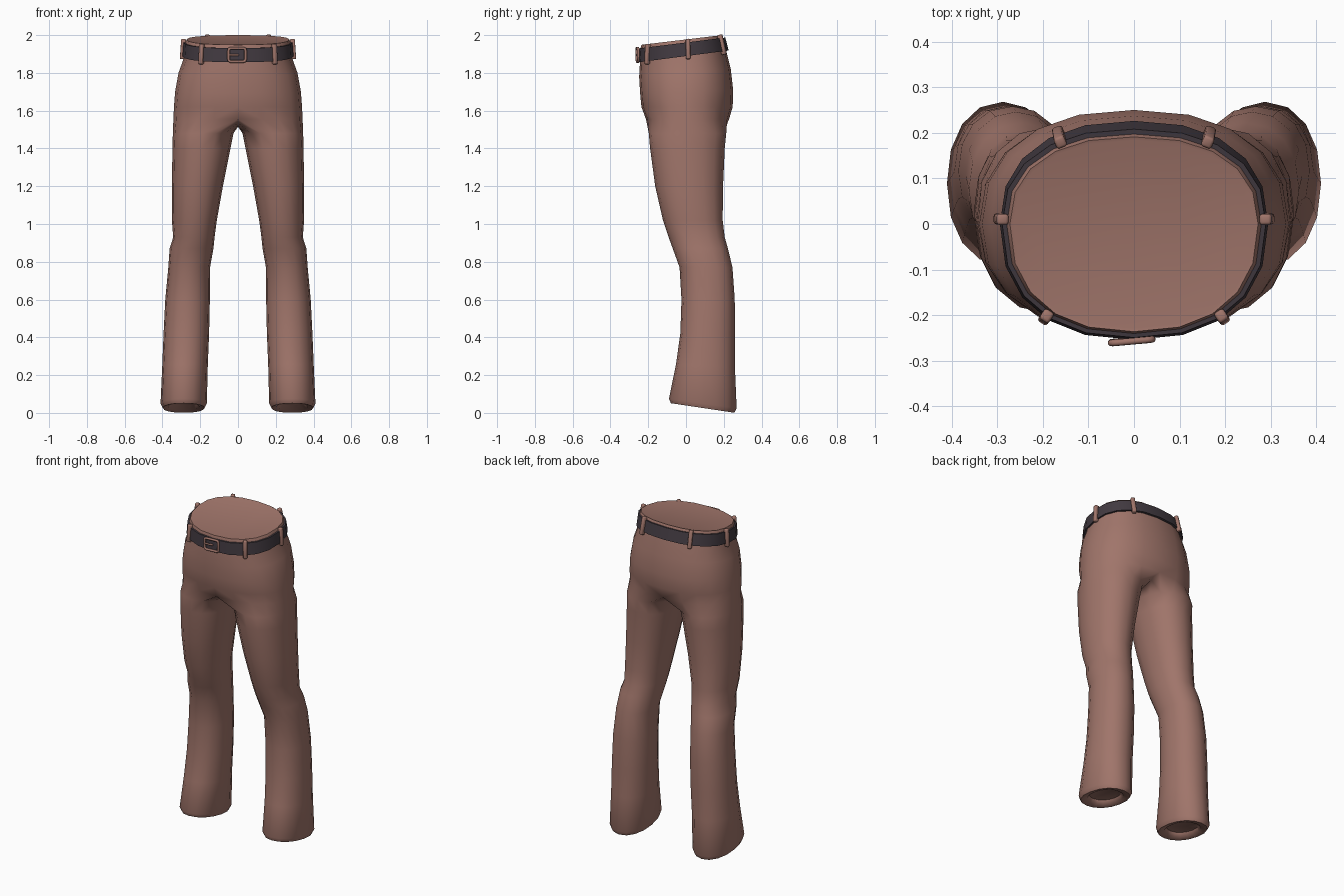
import bpy, bmesh, math
from mathutils import Vector, Matrix

if "Cube" in bpy.data.objects:
    bpy.data.objects.remove(bpy.data.objects["Cube"])

K, M = 10, 6            # outer and inner segments of each half ring
N = K + M


def material(name, rgb):
    m = bpy.data.materials.new(name)
    m.diffuse_color = (*rgb, 1)
    m.use_nodes = True
    m.node_tree.nodes["Principled BSDF"].inputs["Base Color"].default_value = m.diffuse_color
    return m


CLOTH = material("brown cloth", (0.352, 0.178, 0.145))
LEATHER = material("dark leather", (0.054, 0.042, 0.052))


def finish(bm, name, mat, mirror=False, angle=50):
    bmesh.ops.recalc_face_normals(bm, faces=bm.faces[:])
    me = bpy.data.meshes.new(name)
    bm.to_mesh(me)
    bm.free()
    me.materials.append(mat)
    ob = bpy.data.objects.new(name, me)
    bpy.context.collection.objects.link(ob)
    me.shade_smooth()
    me.set_sharp_from_angle(angle=math.radians(angle))
    if mirror:
        mod = ob.modifiers.new("mirror", 'MIRROR')
        mod.use_clip = True
        mod.merge_threshold = 0.0005
    return ob


def power(v, e):
    return math.copysign(abs(v) ** e, v)


def waist_point(t, z, hx, front, back, tilt, e=0.86):
    """Point on a hip section; t runs from -90 (front) to 90 (back) degrees."""
    s = math.sin(t)
    y = (back if s > 0 else -front) * power(s, e)
    x = hx * abs(math.cos(t)) ** e if abs(s) < 0.9999 else 0.0
    return Vector((x, y, z + tilt * y))


def half_arc(*section):
    return [waist_point(math.pi * (i / K - 0.5), *section) for i in range(K + 1)]


def leg_ring(z, xin, xout, front, back, tilt, e=0.92):
    cx, cy = (xin + xout) / 2, (front + back) / 2
    pts = []
    for i in range(N):
        a = 2 * math.pi * (i - K / 2) / N
        y = (back - front) / 2 * power(math.sin(a), e)
        pts.append(Vector((cx + (xout - xin) / 2 * power(math.cos(a), e), cy + y, z + tilt * y)))
    return pts


def bridge(bm, a, b, closed):
    n = len(a)
    for i in range(n if closed else n - 1):
        j = (i + 1) % n
        bm.faces.new((a[i], a[j], b[j], b[i]))


# Trousers: hip arcs, a crotch seam, then leg rings; mirrored across x = 0
# z, half width, front y, back y, tilt
hips = [
    (1.975, 0.264, -0.228, 0.184, 0.120),
    (1.977, 0.272, -0.236, 0.191, 0.120),
    (1.962, 0.279, -0.240, 0.197, 0.125),
    (1.885, 0.284, -0.244, 0.214, 0.130),
    (1.800, 0.315, -0.248, 0.237, 0.080),
    (1.700, 0.333, -0.243, 0.250, 0.030),
    (1.620, 0.339, -0.236, 0.247, 0.000),
]
# z, inner x, outer x, front y, back y, tilt
legs = [
    (1.480, 0.024, 0.345, -0.197, 0.213, 0.00),
    (1.400, 0.040, 0.347, -0.190, 0.205, 0.00),
    (1.200, 0.080, 0.350, -0.163, 0.196, 0.00),
    (1.020, 0.112, 0.350, -0.122, 0.194, 0.00),
    (0.930, 0.124, 0.343, -0.092, 0.205, 0.00),
    (0.870, 0.130, 0.362, -0.070, 0.222, 0.00),
    (0.770, 0.148, 0.369, -0.034, 0.246, 0.00),
    (0.600, 0.149, 0.385, -0.024, 0.258, 0.00),
    (0.420, 0.153, 0.394, -0.030, 0.259, 0.00),
    (0.250, 0.160, 0.401, -0.053, 0.259, -0.05),
    (0.050, 0.165, 0.410, -0.090, 0.268, -0.14),
    (0.026, 0.177, 0.398, -0.080, 0.256, -0.15),
    (0.032, 0.205, 0.370, -0.035, 0.212, -0.15),
    (0.055, 0.215, 0.360, -0.020, 0.196, -0.15),
]
bm = bmesh.new()
arcs = [[bm.verts.new(p) for p in half_arc(*s)] for s in hips]
bm.faces.new(arcs[0])                                   # waist cap
crotch = half_arc(1.555, 0.342, -0.212, 0.228, 0.0)
for i in range(1, M):                                   # seam under the crotch
    u = i / M
    y = 0.228 + (-0.212 - 0.228) * u
    crotch.append(Vector((0, y, 1.555 - 0.04 * math.sin(math.pi * u))))
ring = [bm.verts.new(p) for p in crotch]
arcs.append(ring[:K + 1])
for a, b in zip(arcs, arcs[1:]):
    bridge(bm, a, b, False)
for s in legs:
    nxt = [bm.verts.new(p) for p in leg_ring(*s)]
    bridge(bm, ring, nxt, True)
    ring = nxt
bm.faces.new(ring)                                      # leg opening cap
finish(bm, "trousers", CLOTH, mirror=True, angle=60)

# Belt: closed rectangular profile swept round the waist
belt_low = (1.889, 0.294, -0.254, 0.226, 0.130)
belt_top = (1.961, 0.289, -0.249, 0.208, 0.125)


def inset(s, d):
    return (s[0], s[1] - d, s[2] + d, s[3] - d, s[4])


bm = bmesh.new()
strips = [[bm.verts.new(p) for p in half_arc(*s)]
          for s in (inset(belt_low, 0.02), belt_low, belt_top, inset(belt_top, 0.02))]
for i in range(4):
    bridge(bm, strips[i], strips[(i + 1) % 4], False)
finish(bm, "belt", LEATHER, mirror=True)


# Belt loops: small rounded bars that follow the belt slope
def angle_for_x(x, back):
    t = math.acos((x / belt_low[1]) ** (1 / 0.86))
    return t if back else -t


for label, t in (("front", angle_for_x(0.195, False)), ("side", 0.03),
                 ("back", angle_for_x(0.165, True))):
    low, top = waist_point(t, *belt_low), waist_point(t, *belt_top)
    tangent = waist_point(t + 0.02, *belt_low) - waist_point(t - 0.02, *belt_low)
    up = (top - low).normalized()
    out = tangent.cross(up).normalized()
    side = up.cross(out)
    rot = Matrix((side, out, up)).transposed().to_4x4()
    size = Matrix.Diagonal((0.024, 0.026, 0.108, 1))
    bm = bmesh.new()
    bmesh.ops.create_cube(bm, size=1, matrix=Matrix.Translation((low + top) / 2) @ rot @ size)
    bmesh.ops.bevel(bm, geom=bm.edges[:], offset=0.006, segments=2, affect='EDGES', profile=0.5)
    finish(bm, label + "_belt_loops", CLOTH, mirror=True)


# Buckle: rounded frame and prong, left side standing proud of the belt
def bar(name, pts, closed, radius):
    cu = bpy.data.curves.new(name, 'CURVE')
    cu.dimensions = '3D'
    cu.bevel_depth = radius
    cu.bevel_resolution = 2
    cu.use_fill_caps = True
    sp = cu.splines.new('POLY')
    sp.points.add(len(pts) - 1)
    for p, (x, z) in zip(sp.points, pts):
        p.co = (x, -0.253 + 0.09 * (x - 0.03) - 0.10 * (z - 1.895) * 0.3, z, 1)
    sp.use_cyclic_u = closed
    cu.materials.append(CLOTH)
    bpy.context.collection.objects.link(bpy.data.objects.new(name, cu))


corners = []
for cx, cz, a0 in ((0.028, 1.918, 0), (-0.038, 1.918, 90), (-0.038, 1.872, 180), (0.028, 1.872, 270)):
    for k in range(4):
        a = math.radians(a0 + 30 * k)
        corners.append((cx + 0.012 * math.cos(a), cz + 0.012 * math.sin(a)))
bar("buckle_frame", corners, True, 0.0075)
bar("buckle_prong", [(-0.048, 1.895), (0.004, 1.895)], False, 0.006)
